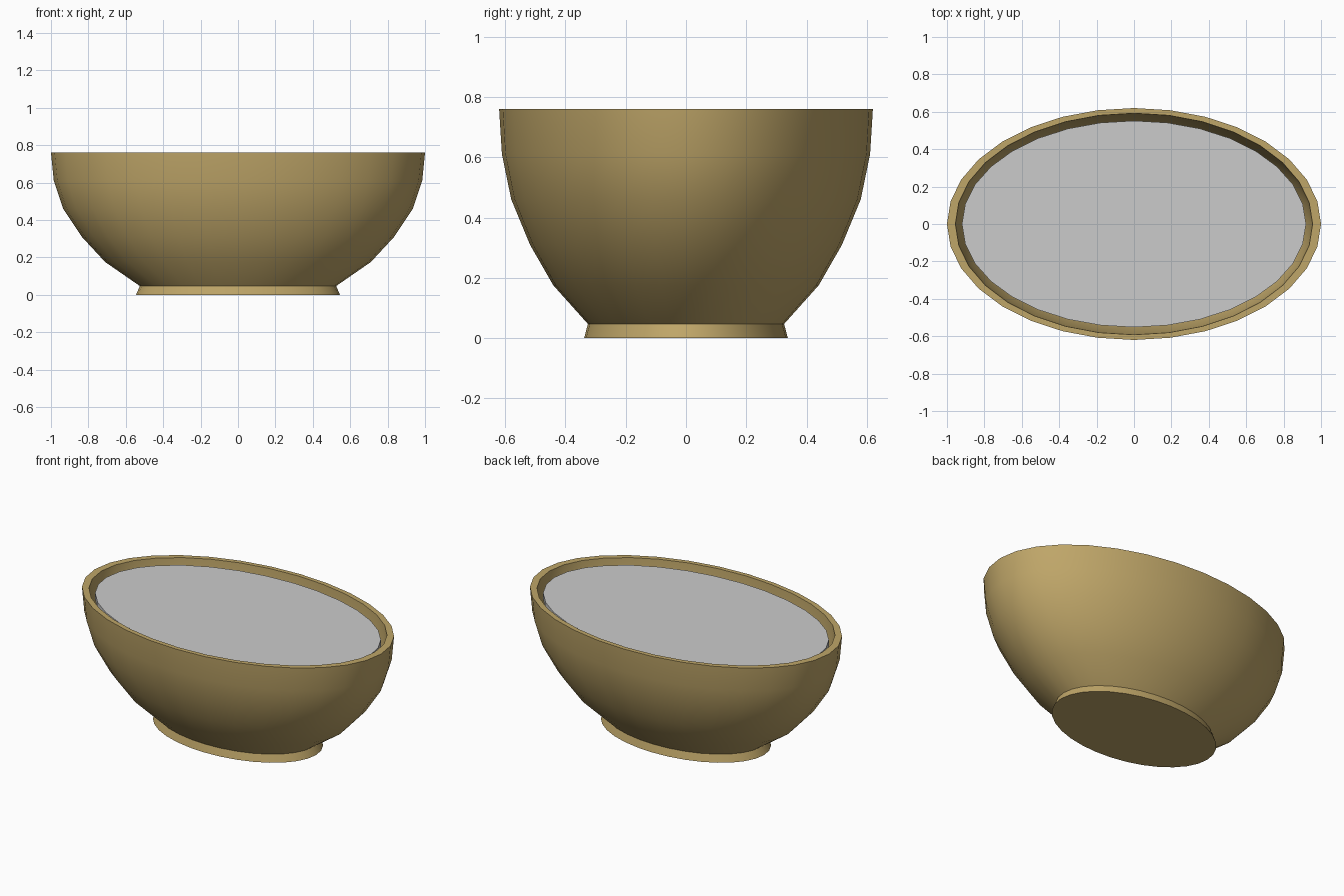
import bpy, bmesh, math

if "Cube" in bpy.data.objects:
    bpy.data.objects.remove(bpy.data.objects["Cube"])

SIDES = 32


def oval_lathe(name, profile, ratio, colour=None):
    """Revolve (radius, z) points into an oval solid, capped at both ends."""
    bm = bmesh.new()
    rings = []
    for r, z in profile:
        rings.append([bm.verts.new((r * math.cos(2 * math.pi * i / SIDES),
                                    r * ratio * math.sin(2 * math.pi * i / SIDES), z))
                      for i in range(SIDES)])
    for a, b in zip(rings, rings[1:]):
        for i in range(SIDES):
            j = (i + 1) % SIDES
            bm.faces.new((a[i], a[j], b[j], b[i]))
    bm.faces.new(rings[0][::-1])
    bm.faces.new(rings[-1])
    bmesh.ops.recalc_face_normals(bm, faces=bm.faces)
    mesh = bpy.data.meshes.new(name)
    bm.to_mesh(mesh)
    bm.free()
    obj = bpy.data.objects.new(name, mesh)
    bpy.context.collection.objects.link(obj)
    if colour:
        mat = bpy.data.materials.new(name + "_material")
        mat.diffuse_color = colour
        mat.use_nodes = True
        mat.node_tree.nodes["Principled BSDF"].inputs["Base Color"].default_value = mat.diffuse_color
        mesh.materials.append(mat)
    bpy.ops.object.select_all(action='DESELECT')
    obj.select_set(True)
    bpy.context.view_layer.objects.active = obj
    bpy.ops.object.shade_smooth_by_angle(angle=math.radians(35))
    return obj


# Bowl: flared foot, rounded outer wall, rim, then the inner wall down to the floor
outer = [(0.545, 0), (0.525, 0.047), (0.71, 0.175), (0.835, 0.31),
         (0.935, 0.46), (0.985, 0.61), (1.0, 0.76)]
inner = [(0.955, 0.76), (0.942, 0.62), (0.89, 0.48), (0.79, 0.33),
         (0.66, 0.20), (0.48, 0.10)]
oval_lathe("bowl", outer + inner, 0.62, (0.52, 0.38, 0.14, 1))

# Contents: thin oval slab sitting just under the rim
oval_lathe("bowl_contents", [(0.92, 0.69), (0.92, 0.73)], 0.60)
